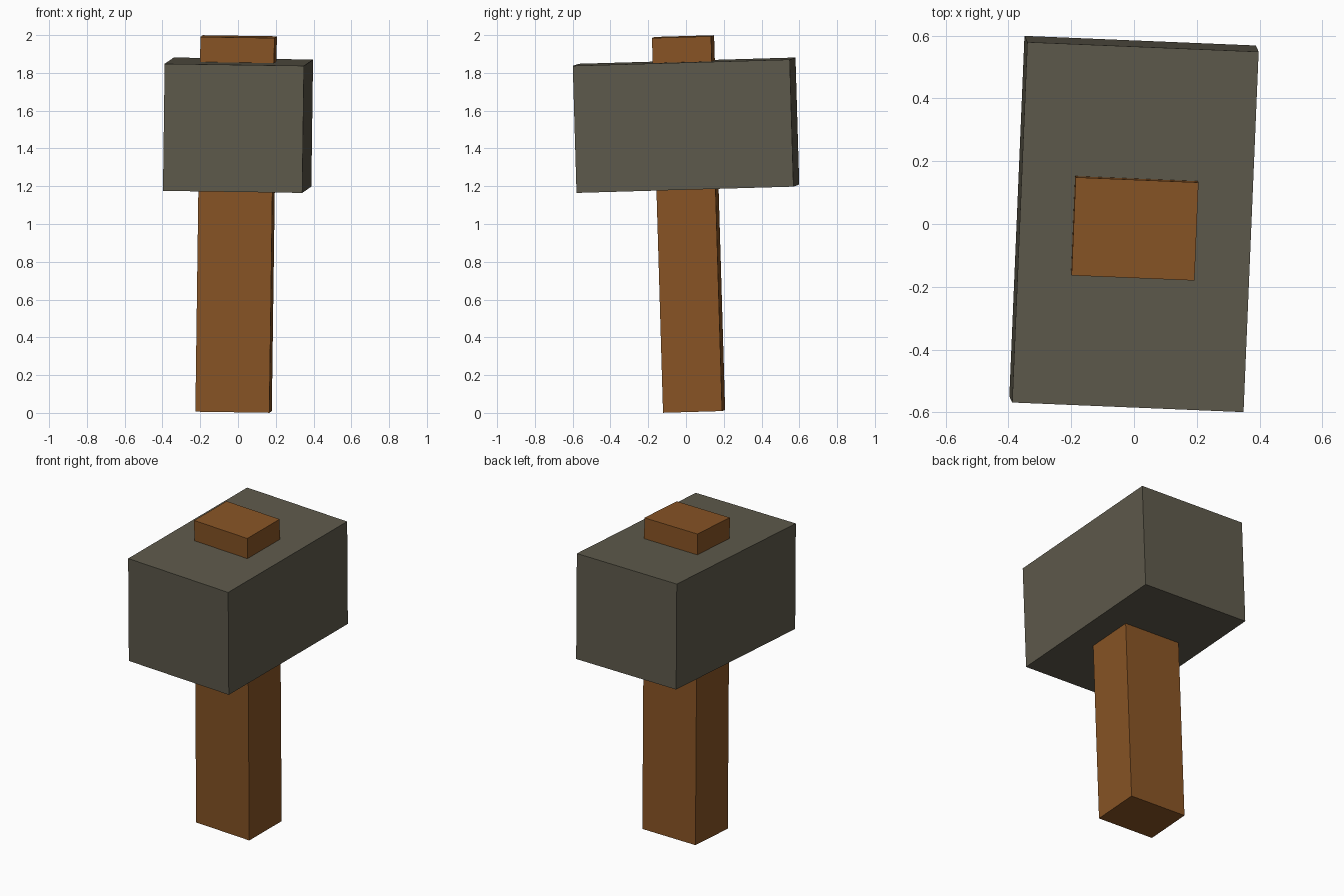
import bpy
from mathutils import Matrix, Vector

if "Cube" in bpy.data.objects:
    bpy.data.objects.remove(bpy.data.objects["Cube"])


def material(name, rgb):
    m = bpy.data.materials.new(name)
    m.diffuse_color = (*rgb, 1.0)
    m.use_nodes = True
    m.node_tree.nodes["Principled BSDF"].inputs["Base Color"].default_value = m.diffuse_color
    return m


wood = material("brown wood", (0.246, 0.089, 0.0185))
stone = material("grey stone", (0.112, 0.102, 0.072))

# Slight lean shared by the whole hammer
up = Vector((0.0135, -0.0295, 1)).normalized()
side = Vector((1, -0.042, 0))
side = (side - up * side.dot(up)).normalized()
depth = up.cross(side)
lean = Matrix((side, depth, up)).transposed().to_4x4()


def box(name, size, centre, mat):
    bpy.ops.mesh.primitive_cube_add(size=1)
    ob = bpy.context.object
    ob.name = name
    ob.data.transform(Matrix.Translation(centre) @ lean @ Matrix.Diagonal((*size, 1)))
    ob.data.materials.append(mat)
    return ob


# Handle runs through the head and pokes out on top
box("handle", (0.392, 0.313, 1.985), (-0.010, 0.0135, 1.0), wood)

# Block-shaped head
box("hammer_head", (0.738, 1.15, 0.673), (0.0, 0.0, 1.523), stone)
